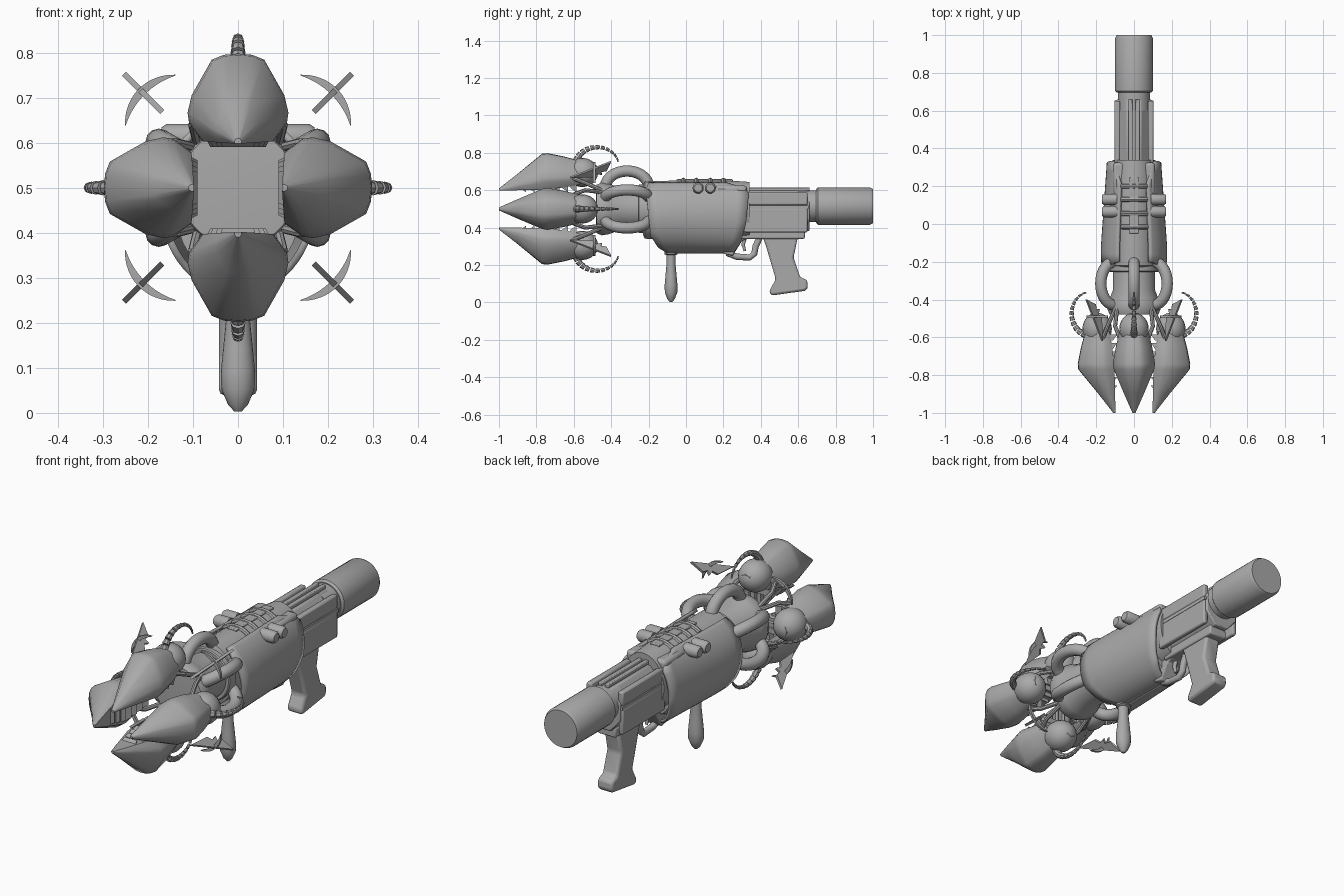
import bpy, bmesh, math
from math import sin, cos, pi, radians
from mathutils import Matrix, Vector

cube = bpy.data.objects.get("Cube")
if cube:
    bpy.data.objects.remove(cube)

metal = bpy.data.materials.new("plain_grey")
metal.use_nodes = True
GREY = (0.4, 0.4, 0.4, 1)
metal.diffuse_color = GREY
metal.node_tree.nodes["Principled BSDF"].inputs["Base Color"].default_value = GREY


def finish(obj, matrix=None, angle=35, bevel=0):
    """Apply placement, material, optional bevel and shading."""
    if matrix:
        obj.data.transform(matrix)
    obj.data.materials.append(metal)
    if bevel:
        mod = obj.modifiers.new("bevel", 'BEVEL')
        mod.width, mod.segments, mod.limit_method = bevel, 2, 'ANGLE'
    bpy.ops.object.select_all(action='DESELECT')
    obj.select_set(True)
    bpy.context.view_layer.objects.active = obj
    bpy.ops.object.shade_smooth_by_angle(angle=radians(angle))
    return obj


def build(name, verts, faces, **kw):
    mesh = bpy.data.meshes.new(name)
    mesh.from_pydata([tuple(v) for v in verts], [], faces)
    bm = bmesh.new()
    bm.from_mesh(mesh)
    bmesh.ops.recalc_face_normals(bm, faces=bm.faces)
    bm.to_mesh(mesh)
    bm.free()
    obj = bpy.data.objects.new(name, mesh)
    bpy.context.collection.objects.link(obj)
    return finish(obj, **kw)


def loft(name, rings, **kw):
    """Skin a list of equal rings and cap both ends."""
    n = len(rings[0])
    faces = [[i * n + j, i * n + (j + 1) % n, (i + 1) * n + (j + 1) % n, (i + 1) * n + j]
             for i in range(len(rings) - 1) for j in range(n)]
    last = (len(rings) - 1) * n
    faces += [list(range(n)), list(range(last, last + n))]
    return build(name, [v for r in rings for v in r], faces, **kw)


def barrel(name, stations, z=0.5, sides=32, **kw):
    """Round body along y from (y, half_width, half_height)."""
    return loft(name, [[(w * cos(2 * pi * (k + .5) / sides), y, z + h * sin(2 * pi * (k + .5) / sides))
                        for k in range(sides)] for y, w, h in stations], **kw)


def box(name, center, size, matrix=None, **kw):
    x, y, z = (s / 2 for s in size)
    rings = [[(-x, v, -z), (x, v, -z), (x, v, z), (-x, v, z)] for v in (-y, y)]
    place = Matrix.Translation(center)
    return loft(name, rings, matrix=matrix @ place if matrix else place, **kw)


def slab(name, outline, half, **kw):
    """Extrude a (y, z) outline across x."""
    return loft(name, [[(x, y, z) for y, z in outline] for x in (-half, half)], **kw)


def rod(name, points, radius, sides=12, **kw):
    """Sweep a circle along a path; radius is a function of 0..1."""
    pts = [Vector(p) for p in points]
    rings = []
    for i, p in enumerate(pts):
        d = (pts[min(i + 1, len(pts) - 1)] - pts[max(i - 1, 0)]).normalized()
        u = d.cross(Vector((1, 0, 0)) if abs(d.x) < .8 else Vector((0, 0, 1))).normalized()
        v, r = d.cross(u), radius(i / (len(pts) - 1))
        rings.append([p + r * (u * cos(2 * pi * k / sides) + v * sin(2 * pi * k / sides)) for k in range(sides)])
    return loft(name, rings, **kw)


def around(degrees):
    """Frame whose z points outward from the barrel axis."""
    return Matrix.Translation((0, 0, .5)) @ Matrix.Rotation(radians(degrees), 4, 'Y')


def lerp(table, t):
    for (a, p), (b, q) in zip(table, table[1:]):
        if t <= b:
            return p + (q - p) * max(0, (t - a) / (b - a))
    return table[-1][1]


# Central body, nozzle and rear stock
barrel("body_core", [(-.23, .10, .135), (-.22, .125, .155), (.20, .125, .16), (.34, .115, .15)], z=.495)
barrel("lower_body", [(-.13, .14, .18), (.2, .13, .18), (.26, .11, .16)], z=.465)
barrel("nozzle", [(-.48, .105, .105), (-.478, .13, .13), (-.45, .142, .142), (-.41, .135, .135),
                  (-.35, .112, .112), (-.2, .11, .11)])
barrel("nozzle_collar", [(-.255, .125, .125), (-.25, .13, .13), (-.2, .13, .13)])
barrel("rear_neck", [(.6, .085, .085), (.72, .085, .085)], z=.515)
barrel("rear_cylinder", [(.695, .09, .09), (.705, .1, .1), (.985, .1, .1), (1.0, .092, .092)], z=.515)
barrel("rear_housing", [(.28, .1, .115), (.66, .1, .115)], z=.487, sides=8, angle=20, bevel=.006)

# Curved armour plates on both sides of the body
front_edge = [(.27, -.1), (.3, -.15), (.36, -.19), (.6, -.215), (.66, -.19)]
rear_edge = [(.27, .25), (.32, .29), (.42, .32), (.58, .335), (.61, .31), (.64, .2)]
for side, label in ((1, "left"), (-1, "right")):
    verts, n, m = [], 24, 10
    for i in range(n + 1):
        a = radians(-90 + 152 * i / n)
        z = .465 + .195 * sin(a)
        y0, y1 = lerp(front_edge, z), lerp(rear_edge, z)
        for j in range(m + 1):
            y = y0 + (y1 - y0) * j / m
            verts.append((side * lerp([(-.1, .166), (.34, .135)], y) * cos(a), y, z))
    faces = [[i * (m + 1) + j, i * (m + 1) + j + 1, (i + 1) * (m + 1) + j + 1, (i + 1) * (m + 1) + j]
             for i in range(n) for j in range(m)]
    shell = build(label + "_armour_plate", verts, faces)
    solid = shell.modifiers.new("thickness", 'SOLIDIFY')
    solid.thickness, solid.offset = .016, 0
    # Side knobs and housing strips
    for y in (.065, .13):
        rod(label + "_knob", [(side * x, y, .612) for x in (.09, .158, .17)],
            lambda t: .022 if t == 1 else .03, sides=16)
    box(label + "_upper_strip", (side * .088, .485, .555), (.03, .33, .07), bevel=.008)
    box(label + "_lower_strip", (side * .09, .48, .44), (.026, .34, .13), bevel=.008)
    box(label + "_middle_rail", (side * .095, .49, .51), (.016, .33, .018))
    box(label + "_top_rail", (side * .018, .43, .605), (.022, .46, .02), bevel=.004)
    box(label + "_shoulder", (side * .075, .24, .6), (.07, .17, .05), bevel=.015)

# Ribs over the top of the body
for y in (-.015, .055, .13, .2):
    rod("top_rib", [(.128 * sin(radians(a)), y, .497 + .157 * cos(radians(a))) for a in range(-50, 51, 10)],
        lambda t: .013, sides=8)
box("spine", (0, .1, .652), (.05, .3, .014), bevel=.004)

# Rear grip, trigger guard and front handle
box("under_rail", (0, .46, .365), (.1, .35, .05), bevel=.008)
slab("rear_grip", [(.405, .36), (.425, .31), (.48, .125), (.445, .06), (.455, .037), (.635, .062),
                   (.652, .075), (.648, .12), (.61, .135), (.575, .24), (.6, .36)], .042, bevel=.014)
rod("trigger_guard", [(0, .22, .265), (0, .27, .245), (0, .34, .24), (0, .365, .26), (0, .372, .3), (0, .4, .36)],
    lambda t: .017)
rod("trigger", [(0, .32, .36), (0, .305, .31), (0, .315, .275)], lambda t: .012 - .005 * t)
slab("guard_mount", [(.2, .26), (.25, .25), (.3, .33), (.36, .35), (.3, .38), (.2, .35)], .04, bevel=.006)
handle = [(.0, .008), (.015, .022), (.05, .037), (.09, .038), (.14, .033), (.2, .027), (.25, .027),
          (.255, .038), (.29, .038)]
loft("front_handle", [[(r * cos(k * pi / 10), -.08 + r * .9 * sin(k * pi / 10), z + .003) for k in range(20)]
                      for z, r in handle])

# Curved hoses joining the nozzle to the body
for a in (0, 60, 120, 240, 300):
    path = [(0, -.315 - .115 * cos(pi * t / 14), .118 + .085 * sin(pi * t / 14)) for t in range(15)]
    rod("hose", path, lambda t: .03, matrix=around(a))

# Four claws with teeth, joints, struts and curled tails
half = [(0, 1), (.28, .985), (.52, .93), (.92, .52), (1, .32), (.97, .2), (.72, 0)]
section = half + [(-x, z) for x, z in reversed(half[1:])]
claw = [(-1, .008, .098, .11), (-.9, .052, .1, .188), (-.77, .107, .103, .295), (-.74, .112, .105, .298),
        (-.65, .096, .115, .28), (-.57, .076, .13, .258)]
for a in (0, 90, 180, 270):
    M = around(a)
    loft("claw", [[(w * x, y, lo + (hi - lo) * z) for x, z in section] for y, w, lo, hi in claw],
         matrix=M, angle=40)
    rod("claw_joint", [(0, -.555 - .085 * cos(pi * t / 12), .195) for t in range(13)],
        lambda t: max(.003, .078 * sin(pi * t)), sides=20, matrix=M)
    rod("joint_cap", [(0, -.56, .2), (0, -.51, .205), (0, -.48, .2)], lambda t: .055 - .025 * t * t,
        sides=8, matrix=M, angle=20)
    for k in range(7):
        y = -.87 + .045 * k
        w = lerp([(-.9, .035), (-.75, .078), (-.58, .06)], y)
        loft("tooth", [[(-s * w, y + dy, r), (s * w, y + dy, r), (w, y + dy, .14), (-w, y + dy, .14)]
                       for dy, r, s in ((-.018, .112, .95), (.014, .09, .8))], matrix=M)
    for s in (-1, 1):
        rod("strut", [(s * .07, -.62, .17), (s * .1, -.54, .14), (s * .09, -.45, .1)],
            lambda t: .011, sides=8, matrix=M)
    # Tail segments along an arc, shrinking to a point
    for k in range(11):
        t = radians(158 - 14 * k)
        place = (M @ Matrix.Translation((0, -.475 + .115 * cos(t), .232 + .098 * sin(t)))
                 @ Matrix.Rotation(t - pi / 2, 4, 'X'))
        s = 1 - .075 * k
        rod("tail_segment", [(0, -.012, 0), (0, .010, 0)], lambda u: s * (.02 - .004 * u), sides=8, matrix=place)

# Four diagonal blades, each crossed by a crescent
blade = [(-.62, .238), (-.4, .358), (-.425, .29), (-.455, .285), (-.45, .262), (-.48, .27), (-.5, .245)]
for a in (45, 135, 225, 315):
    M = around(a)
    slab("blade", blade, .006, matrix=M, angle=20)
    steps = [k / 8 for k in range(-8, 9)]
    rings = []
    for t in steps:
        b, r, h = radians(16 * t), .302 - .016 * t * t, .001 + .008 * (1 - t * t)
        rings.append([(q * sin(b), -.49 + dy, q * cos(b))
                      for q, dy in ((r - h, -.006), (r + h, -.006), (r + h, .006), (r - h, .006))])
    loft("crescent", rings, matrix=M)
